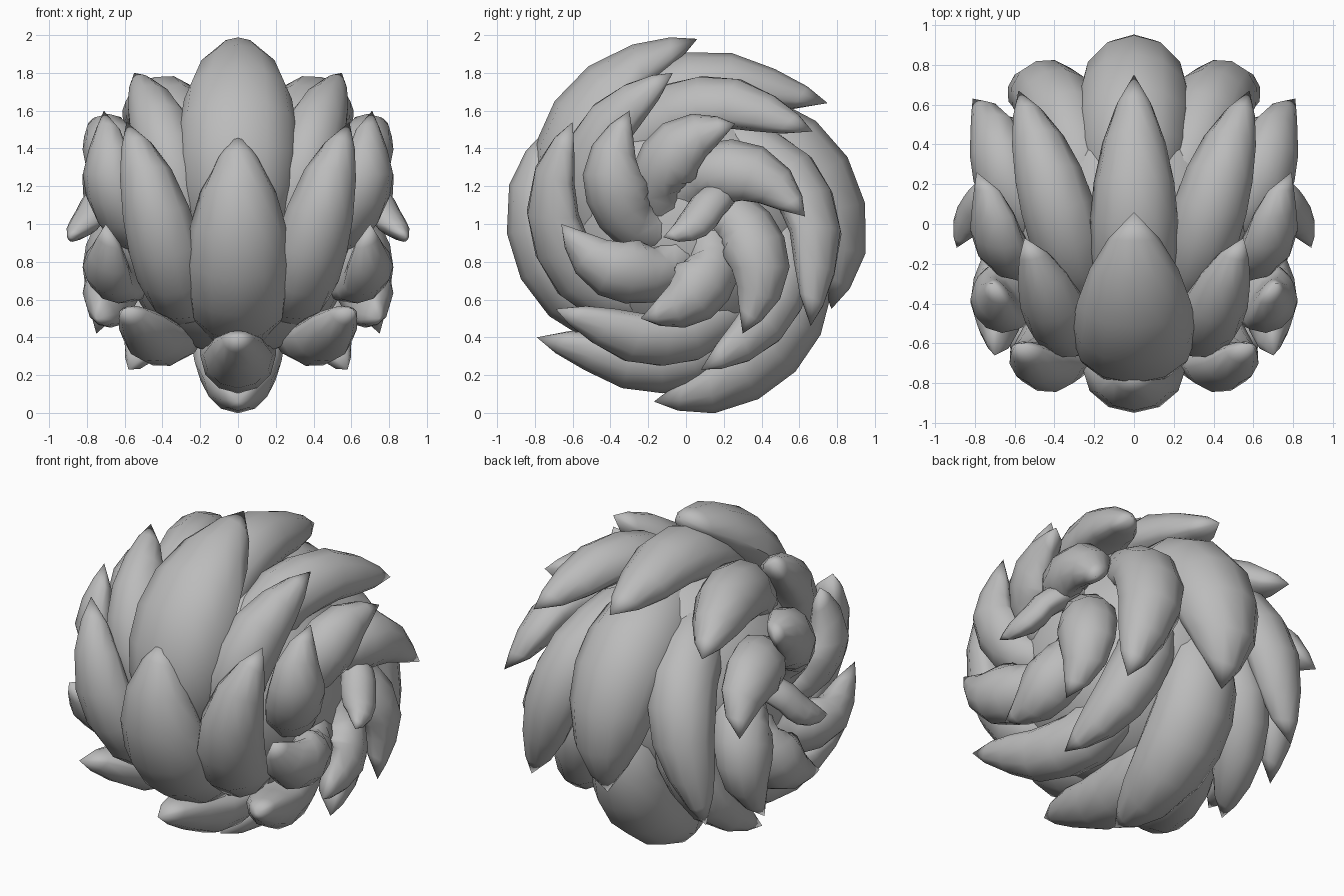
import bpy, bmesh, math
from mathutils import Vector

if "Cube" in bpy.data.objects:
    bpy.data.objects.remove(bpy.data.objects["Cube"])

grey = bpy.data.materials.new("plain grey")
grey.diffuse_color = (0.5, 0.5, 0.5, 1)
grey.use_nodes = True
grey.node_tree.nodes["Principled BSDF"].inputs["Base Color"].default_value = grey.diffuse_color

SIDES = 12
T = [-0.32, -0.14, 0.04, 0.22, 0.40, 0.58, 0.76, 0.90, 1.0]   # stations from root to tip
WIDE = [0.72, 0.88, 0.96, 1.0, 1.0, 0.92, 0.72, 0.42, 0.0]    # leaf-shaped taper
DEEP = [0.8, 0.95, 1.0, 1.0, 1.0, 0.93, 0.76, 0.48, 0.0]


def lerp(a, b, t):
    return a + (b - a) * t


def finish(obj, mirror):
    obj.data.materials.append(grey)
    if mirror:
        obj.modifiers.new("mirror", 'MIRROR')
    bpy.ops.object.select_all(action='DESELECT')
    obj.select_set(True)
    bpy.context.view_layer.objects.active = obj
    bpy.ops.object.shade_smooth_by_angle(angle=math.radians(50))


def leaf(name, path, normals, width, depth, mirror):
    """Curved tapering spike whose outer surface follows the path."""
    bm = bmesh.new()
    rings = []
    n = len(path)
    for i in range(n - 1):
        p, nor = path[i], normals[i].normalized()
        tan = (path[i + 1] - path[max(i - 1, 0)]).normalized()
        side = tan.cross(nor).normalized()
        up = side.cross(tan).normalized()
        w, d = width * WIDE[i], depth * DEEP[i]
        c = p - up * d
        ring = []
        for k in range(SIDES):
            a = 2 * math.pi * k / SIDES
            s = math.sin(a)
            ring.append(bm.verts.new(c + side * w * math.cos(a) + up * d * s * (1 if s > 0 else 0.5)))
        rings.append(ring)
    tip = bm.verts.new(path[-1])
    for a, b in zip(rings, rings[1:]):
        for k in range(SIDES):
            j = (k + 1) % SIDES
            bm.faces.new((a[k], a[j], b[j], b[k]))
    for k in range(SIDES):
        bm.faces.new((rings[-1][k], rings[-1][(k + 1) % SIDES], tip))
    bm.faces.new(rings[0][::-1])
    bmesh.ops.recalc_face_normals(bm, faces=bm.faces)
    mesh = bpy.data.meshes.new(name)
    bm.to_mesh(mesh)
    bm.free()
    obj = bpy.data.objects.new(name, mesh)
    bpy.context.collection.objects.link(obj)
    finish(obj, mirror)


def swirl(name, tip, span, radii, xs, tilt, width, depth, mirror):
    """Spike sweeping clockwise around the x axis; tip = (y, z)."""
    y, z = tip[0], tip[1] - 1
    a1, rt = math.atan2(z, y), math.hypot(y, z)
    path, normals = [], []
    for i, t in enumerate(T):
        a = a1 + math.radians(span) * (1 - t)
        r = rt * radii[i]
        path.append(Vector((xs[i], r * math.cos(a), 1 + r * math.sin(a))))
        normals.append(Vector((math.sin(tilt), math.cos(tilt) * math.cos(a), math.cos(tilt) * math.sin(a))))
    leaf(name, path, normals, width, depth, mirror)


# Core body
bpy.ops.mesh.primitive_uv_sphere_add(segments=24, ring_count=14, radius=1, location=(0, 0, 1))
core = bpy.context.object
core.name = "core"
core.scale = (0.65, 0.70, 0.70)
finish(core, False)

# Middle row of large spikes
MID = [((-0.75, 1.49), 86, 1.06, 0.28, 0.24), ((0.06, 1.98), 84, 1.0, 0.31, 0.23),
       ((0.75, 1.64), 82, 0.95, 0.22, 0.20), ((0.77, 0.55), 88, 1.07, 0.29, 0.29),
       ((-0.17, 0.06), 78, 1.05, 0.25, 0.24), ((-0.79, 0.40), 75, 0.94, 0.20, 0.20)]
for i, (tip, span, bulge, w, d) in enumerate(MID):
    radii = [0.66 * bulge, 0.76 * bulge, 0.85 * bulge, 0.92 * bulge, 0.97 * bulge, bulge, 1.01 * bulge,
             lerp(bulge, 1, 0.5) * 1.01, 1]
    swirl(f"middle_spike_{i + 1}", tip, span, radii, [0] * 9, 0, w, d, False)

# Paired spikes either side of the middle
SHOULDER = [((-0.60, 1.54), 92, 0.59, 0.20, 1.04), ((-0.07, 1.80), 80, 0.55, 0.18, 0.99),
            ((0.67, 1.49), 82, 0.58, 0.19, 0.98), ((0.66, 0.46), 88, 0.60, 0.20, 0.96),
            ((0.08, 0.23), 80, 0.58, 0.17, 1.02), ((-0.69, 0.55), 80, 0.61, 0.18, 0.96)]
for i, (tip, span, x, w, bulge) in enumerate(SHOULDER):
    radii = [0.66, 0.75, 0.83 * bulge, 0.91 * bulge, 0.96 * bulge, bulge, 1.01 * bulge, lerp(bulge, 1, 0.5) * 1.01, 1]
    xs = [lerp(0.34, x, t) for t in T]
    swirl(f"shoulder_spike_{i + 1}", tip, span, radii, xs, 0.32, w, 0.19, True)

# Paired side spikes swirling out of the hub
FLANK = [((-0.30, 1.60), 80, 0.71), ((0.26, 1.53), 85, 0.79), ((0.63, 1.04), 92, 0.81),
         ((0.30, 0.42), 87, 0.75), ((-0.24, 0.50), 87, 0.75), ((-0.66, 1.00), 82, 0.70)]
for i, (tip, span, x) in enumerate(FLANK):
    radii = [0.12, 0.26, 0.40, 0.53, 0.66, 0.79, 0.89, 0.95, 1]
    xs = [0.59, 0.64, 0.69, 0.74, 0.78, 0.80, lerp(0.80, x, 0.3), lerp(0.80, x, 0.65), x]
    swirl(f"side_spike_{i + 1}", tip, span, radii, xs, 1.0, 0.18, 0.17, True)

# Small hooked spike at each hub
hook = [(0.60, 0.20, 1.26), (0.70, 0.17, 1.23), (0.77, 0.13, 1.19), (0.81, 0.09, 1.15), (0.84, 0.05, 1.09),
        (0.87, 0.01, 1.04), (0.89, -0.03, 1.0), (0.895, -0.08, 0.96), (0.89, -0.12, 0.93)]
leaf("hub_spike", [Vector(p) for p in hook], [Vector((0.7, -0.3, 0.6))] * 9, 0.105, 0.10, True)
